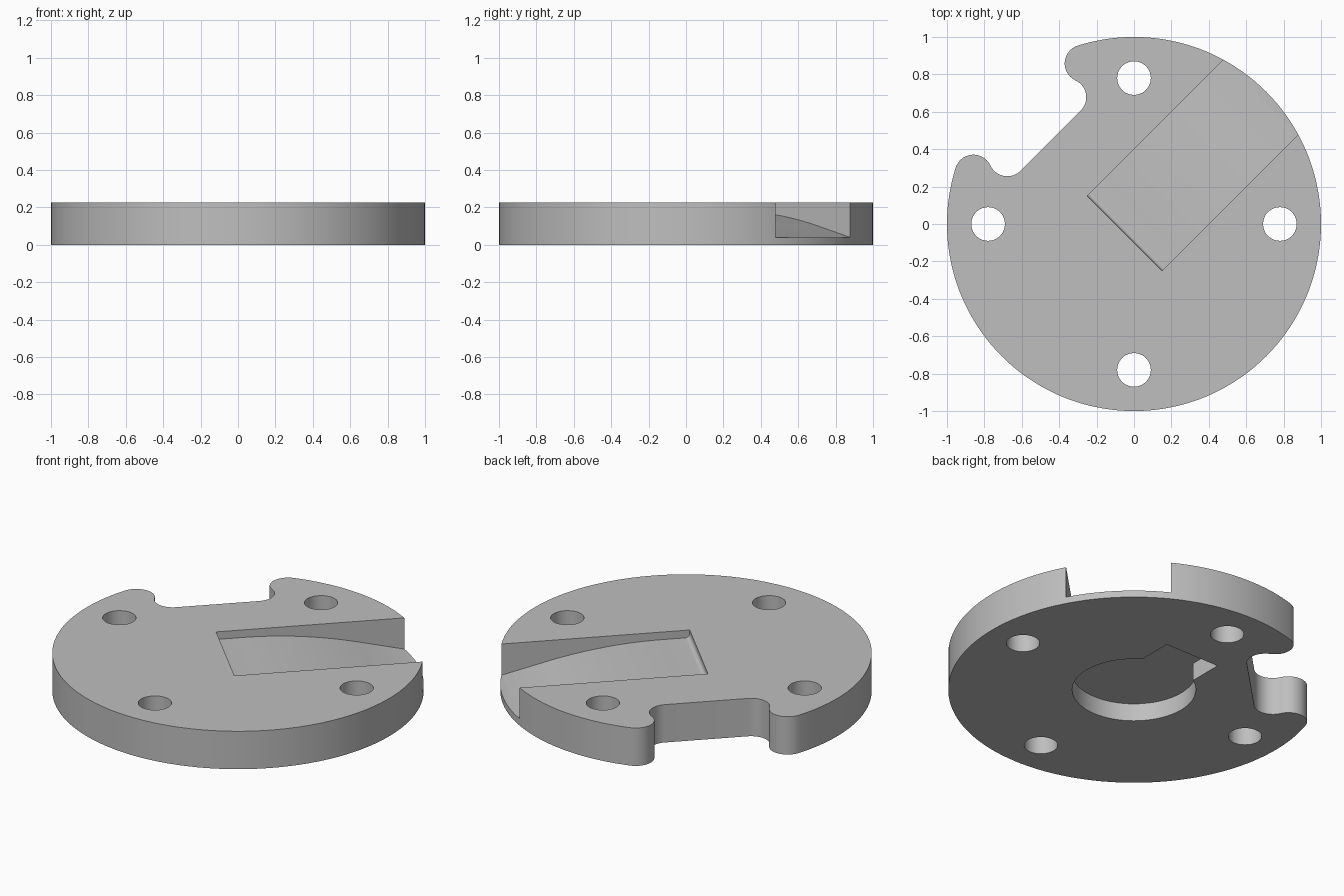
import bpy, bmesh, math
from mathutils import Matrix, Vector

if "Cube" in bpy.data.objects:
    bpy.data.objects.remove(bpy.data.objects["Cube"])

HEIGHT = 0.225
DIAG = Matrix.Rotation(math.radians(45), 4, 'Z')   # the notch and ramp lie on the diagonal

grey = bpy.data.materials.new("plain_grey")
grey.diffuse_color = (0.52, 0.52, 0.52, 1)
grey.use_nodes = True
grey.node_tree.nodes["Principled BSDF"].inputs["Base Color"].default_value = grey.diffuse_color


def arc(cx, cy, r, a0, a1, n):
    """Points along an arc, angles in degrees."""
    out = []
    for i in range(n + 1):
        a = math.radians(a0 + (a1 - a0) * i / n)
        out.append((cx + r * math.cos(a), cy + r * math.sin(a)))
    return out


def prism(name, outline, z0, z1, matrix=Matrix()):
    """Extrude a closed 2D outline from z0 to z1."""
    bm = bmesh.new()
    face = bm.faces.new([bm.verts.new((x, y, z0)) for x, y in outline])
    top = bmesh.ops.extrude_face_region(bm, geom=[face])["geom"]
    bmesh.ops.translate(bm, vec=(0, 0, z1 - z0),
                        verts=[g for g in top if isinstance(g, bmesh.types.BMVert)])
    bm.transform(matrix)
    bmesh.ops.recalc_face_normals(bm, faces=bm.faces)
    mesh = bpy.data.meshes.new(name)
    bm.to_mesh(mesh)
    bm.free()
    mesh.materials.append(grey)
    obj = bpy.data.objects.new(name, mesh)
    bpy.context.collection.objects.link(obj)
    return obj


def cut(target, cutter):
    """Subtract the cutter and remove it."""
    mod = target.modifiers.new("cut", 'BOOLEAN')
    mod.operation = 'DIFFERENCE'
    mod.solver = 'EXACT'
    mod.object = cutter
    bpy.context.view_layer.objects.active = target
    bpy.ops.object.modifier_apply(modifier=mod.name)
    bpy.data.objects.remove(cutter)


# Disc outline: rim, rounded ears and filleted notch (notch faces +v)
r = 0.1
ear_angle = 62.5
ex = 0.9 * math.cos(math.radians(ear_angle))
ey = 0.9 * math.sin(math.radians(ear_angle))
fy = 0.73
fx = ex - math.sqrt((2 * r) ** 2 - (ey - fy) ** 2)
link = math.degrees(math.atan2(ey - fy, ex - fx))
side = arc(fx, fy, r, -90, link, 16) + arc(ex, ey, r, 180 + link, ear_angle, 20)[1:]
rim = arc(0, 0, 1, ear_angle, ear_angle - 305, 122)[1:-1]
outline = side + rim + [(-x, y) for x, y in reversed(side)]
disc = prism("flange_disc", outline, 0, HEIGHT, DIAG)

# Bolt holes
for i in range(4):
    a = i * math.pi / 2
    hole = arc(0.78 * math.cos(a), 0.78 * math.sin(a), 0.09, 0, 350, 35)
    cut(disc, prism("hole_cutter", hole, -0.1, 0.4))

# Underside pocket: round with a square keyway towards +y
key = 0.178
edge = math.degrees(math.acos(key / 0.333))
pocket = arc(0, 0, 0.333, 180 - edge, 360 + edge, 60) + [(key, 0.487), (-key, 0.487)]
cut(disc, prism("pocket_cutter", pocket, -0.1, 0.105))

# Ramp slot: (distance along diagonal, height) profile swept across the slot
start, flat, low, end, slope = -0.07, 0.18, 0.04, 0.957, 0.25
bend, half = end - (flat - low) / slope, 0.32
ramp = [(start, 0.4)] + arc(start + 0.025, flat + 0.025, 0.025, 180, 270, 8)
for i in range(21):
    t = i / 20
    ramp.append((bend - half + 2 * half * t, flat - slope * half * t * t))
ramp += [(end, low), (1.2, low), (1.2, 0.4)]
upright = Matrix.Rotation(math.radians(90), 4, 'X')
cut(disc, prism("ramp_cutter", ramp, -0.283, 0.283, DIAG @ upright))

# Smooth curved walls, keep edges sharp
bpy.ops.object.select_all(action='DESELECT')
disc.select_set(True)
bpy.context.view_layer.objects.active = disc
bpy.ops.object.shade_smooth_by_angle(angle=math.radians(30))
